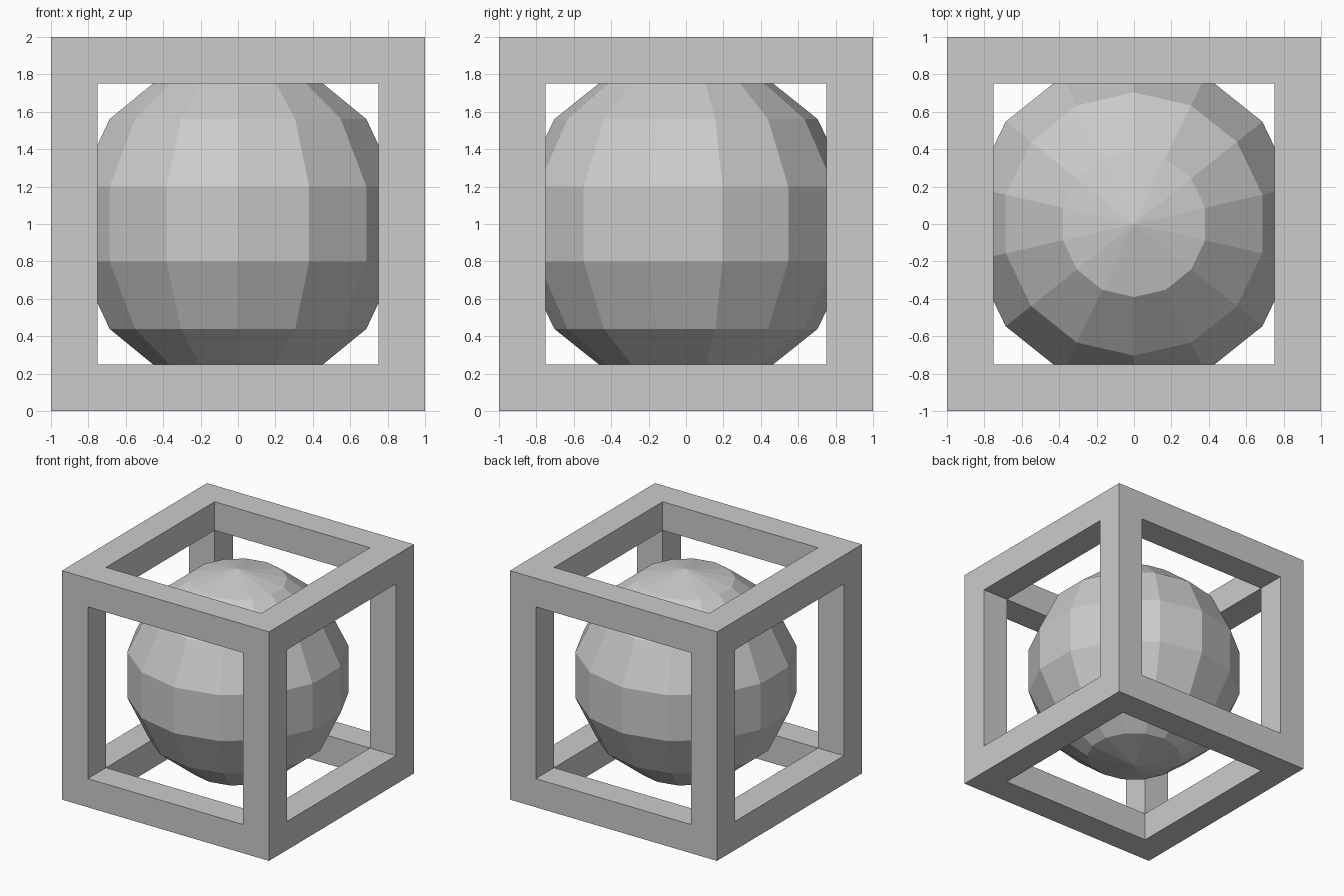
import bpy
import bmesh
from itertools import product
from mathutils import Vector

default_cube = bpy.data.objects.get("Cube")
if default_cube:
    bpy.data.objects.remove(default_cube, do_unlink=True)

OUTER, INNER = 1.0, 0.75
CENTRE = Vector((0, 0, 1))

grey = bpy.data.materials.new("plain grey")
grey.use_nodes = True
colour = (0.6, 0.6, 0.6, 1)
grey.diffuse_color = colour
grey.node_tree.nodes["Principled BSDF"].inputs["Base Color"].default_value = colour


def add_object(name, bm):
    mesh = bpy.data.meshes.new(name)
    bm.to_mesh(mesh)
    bm.free()
    mesh.materials.append(grey)
    obj = bpy.data.objects.new(name, mesh)
    obj.location = CENTRE
    bpy.context.collection.objects.link(obj)
    return obj


# Open cube frame: four quads around each window, on the outside and inside,
# joined by the window reveals
bm = bmesh.new()


def quad(points, facing):
    face = bm.faces.new([bm.verts.new(p) for p in points])
    face.normal_update()
    if face.normal.dot(facing) < 0:
        face.normal_flip()


for axis, side in product(range(3), (-1, 1)):
    def at(depth, u, v):
        p = Vector()
        p[axis], p[(axis + 1) % 3], p[(axis + 2) % 3] = side * depth, u, v
        return p

    normal = at(1, 0, 0)
    turn = [(-1, -1), (1, -1), (1, 1), (-1, 1)]
    for (a, b), (c, d) in zip(turn, turn[1:] + turn[:1]):
        # mitred outer face strip
        quad([at(OUTER, a * OUTER, b * OUTER), at(OUTER, c * OUTER, d * OUTER),
              at(OUTER, c * INNER, d * INNER), at(OUTER, a * INNER, b * INNER)], normal)
        # window reveal, which is also the inner side of the neighbouring bar
        quad([at(OUTER, a * INNER, b * INNER), at(OUTER, c * INNER, d * INNER),
              at(INNER, c * INNER, d * INNER), at(INNER, a * INNER, b * INNER)],
             -at(0, a + c, b + d))

bmesh.ops.remove_doubles(bm, verts=bm.verts, dist=0.001)
add_object("cube_frame", bm)

# Faceted ball held inside the frame
bm = bmesh.new()
bmesh.ops.create_uvsphere(bm, u_segments=14, v_segments=7, radius=0.9)
ball = add_object("faceted_ball", bm)

# Put a ball vertex on the front-to-back axis
first = min(ball.data.vertices, key=lambda v: (round(abs(v.co.x), 3), -round(v.co.xy.length, 3)))
if abs(first.co.x) > 0.01:
    ball.rotation_euler.z = first.co.xy.angle_signed(Vector((0, 1)))
